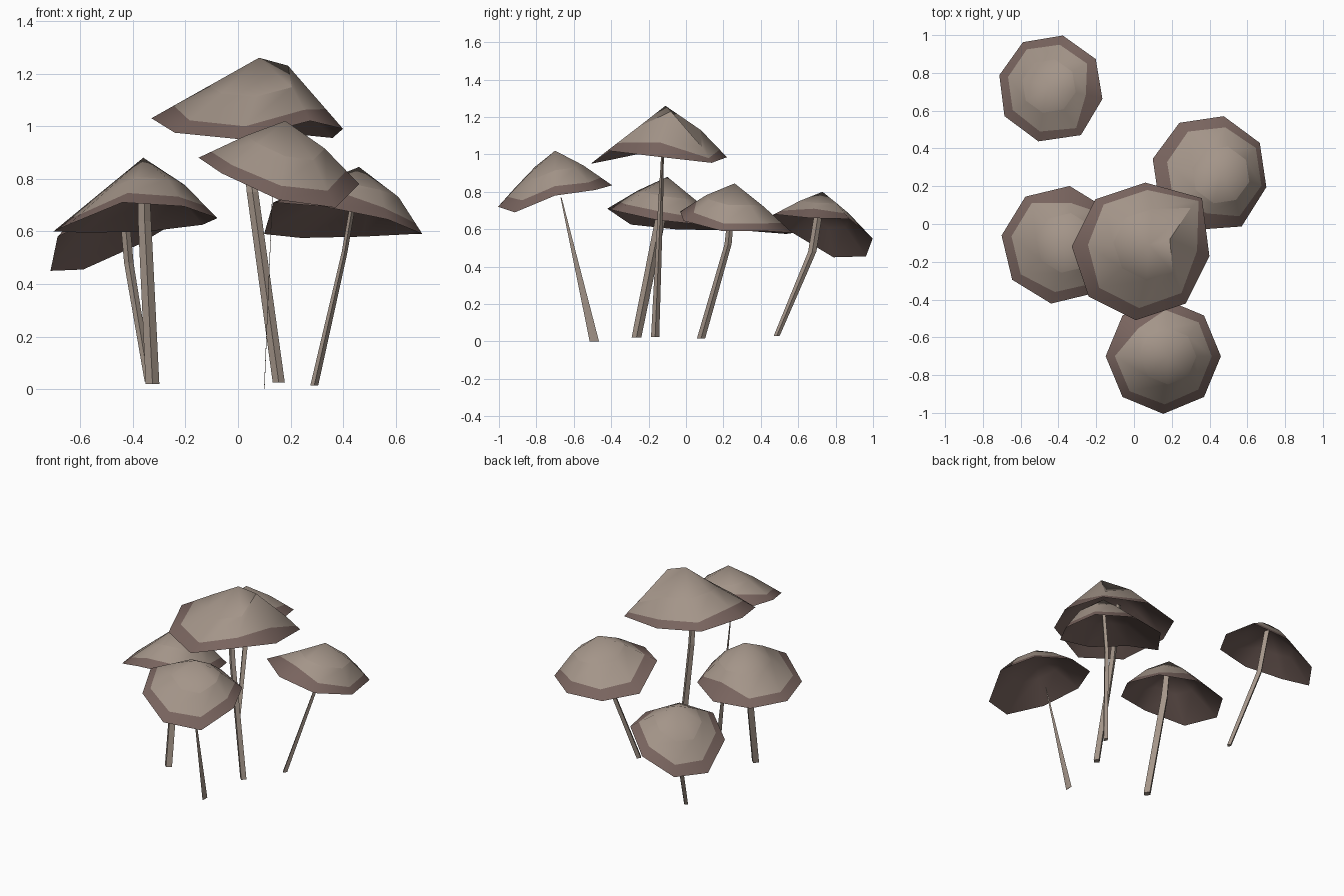
import bpy, bmesh, math, random
from mathutils import Vector

if "Cube" in bpy.data.objects:
    bpy.data.objects.remove(bpy.data.objects["Cube"])

random.seed(4)


def material(name, rgb):
    m = bpy.data.materials.new(name)
    m.diffuse_color = (*rgb, 1)
    m.use_nodes = True
    m.node_tree.nodes["Principled BSDF"].inputs["Base Color"].default_value = m.diffuse_color
    return m


TAN = material("cap_tan", (0.37, 0.30, 0.25))
BROWN = material("rim_brown", (0.19, 0.128, 0.113))


def finish(bm, name, mats):
    me = bpy.data.meshes.new(name)
    bm.normal_update()
    bm.to_mesh(me)
    bm.free()
    for m in mats:
        me.materials.append(m)
    ob = bpy.data.objects.new(name, me)
    bpy.context.collection.objects.link(ob)


def cap(name, centre, radius, phase, heights, apex, mid_r, blob, dents={}, reach={}):
    """Eight-sided warped thin cap: rim, colour line, shoulder, apex, hollow underside."""
    bm = bmesh.new()
    a = Vector(apex)
    rim, line, mid, inner = [], [], [], []
    for i, h in enumerate(heights):
        t = math.radians(phase + 45 * i)
        d = Vector((math.cos(t), math.sin(t), 0))
        r = reach.get(i, radius)
        p = Vector((centre[0] + d.x * r, centre[1] + d.y * r, h))
        q = a + d * mid_r
        q.z = a.z + (h - a.z) * mid_r / radius + 0.013
        if i in dents:
            q = Vector(dents[i])
        f = 0.38 if i == blob else random.uniform(0.6, 0.74)
        rim.append(bm.verts.new(p))
        line.append(bm.verts.new(q.lerp(p, f)))
        mid.append(bm.verts.new(q))
        inner.append(bm.verts.new(q - Vector((0, 0, 0.025))))
    top = bm.verts.new(a)
    under = bm.verts.new(a - Vector((0, 0, 0.04)))
    for i in range(8):
        j = (i + 1) % 8
        for vs, k in (((rim[i], rim[j], line[j], line[i]), 1),
                      ((line[i], line[j], mid[j], mid[i]), 0),
                      ((mid[i], mid[j], top), 0),
                      ((rim[j], rim[i], inner[i], inner[j]), 1),
                      ((inner[j], inner[i], under), 1)):
            face = bm.faces.new(vs)
            face.material_index = k
            face.smooth = True
    for i in range(8):  # crisp rim and shoulder edges
        for ring in (rim, mid):
            bm.edges.get((ring[i], ring[(i + 1) % 8])).smooth = False
    finish(bm, name, [TAN, BROWN])


def stem(name, stations):
    """Four-sided stem through stations (x, y, z, half width x, half width y)."""
    bm = bmesh.new()
    rings = [[bm.verts.new((x + hx * u, y + hy * v, z))
              for u, v in ((1, 0), (0, 1), (-1, 0), (0, -1))]
             for x, y, z, hx, hy in stations]
    for r, s in zip(rings, rings[1:]):
        for i in range(4):
            j = (i + 1) % 4
            bm.faces.new((r[i], r[j], s[j], s[i]))
    bm.faces.new(rings[0][::-1])
    bm.faces.new(rings[-1])
    finish(bm, name, [TAN])


# Caps (rim heights run anticlockwise from +x)
cap("back_left_cap", (-0.44, 0.725), 0.28, -13,
    (0.66, 0.655, 0.55, 0.455, 0.45, 0.58, 0.66, 0.68),
    (-0.45, 0.73, 0.80), 0.145, 0, {}, {5: 0.29, 6: 0.295, 7: 0.30})
cap("right_cap", (0.40, 0.27), 0.31, -14,
    (0.59, 0.59, 0.58, 0.575, 0.59, 0.71, 0.695, 0.645),
    (0.46, 0.26, 0.845), 0.155, 6, {}, {7: 0.33})
cap("left_cap", (-0.39, -0.11), 0.315, -9,
    (0.65, 0.625, 0.60, 0.595, 0.60, 0.625, 0.71, 0.695),
    (-0.36, -0.10, 0.88), 0.16, 2)
cap("tall_cap", (0.035, -0.145), 0.365, -4,
    (0.99, 0.955, 0.985, 1.0, 1.03, 0.975, 0.95, 1.02),
    (0.08, -0.11, 1.26), 0.19, -1,
    {0: (0.19, -0.08, 1.23), 1: (0.30, 0.085, 1.04)}, {1: 0.43})  # dented shoulder
cap("front_cap", (0.155, -0.70), 0.305, 0,
    (0.78, 0.81, 0.835, 0.87, 0.88, 0.82, 0.72, 0.69),
    (0.18, -0.70, 1.02), 0.15, 3)

# Stems
stem("back_left_stem", [(-0.34, 0.485, 0.03, 0.015, 0.016),
                        (-0.415, 0.675, 0.48, 0.018, 0.022),
                        (-0.44, 0.72, 0.76, 0.018, 0.022)])
stem("right_stem", [(0.29, 0.08, 0.015, 0.015, 0.022),
                    (0.405, 0.225, 0.52, 0.011, 0.019),
                    (0.45, 0.25, 0.78, 0.011, 0.016)])
stem("left_stem", [(-0.325, -0.265, 0.02, 0.026, 0.026),
                   (-0.355, -0.14, 0.64, 0.025, 0.028),
                   (-0.358, -0.12, 0.81, 0.02, 0.024)])
stem("tall_stem", [(0.155, -0.165, 0.025, 0.023, 0.022),
                   (0.055, -0.135, 0.75, 0.022, 0.013),
                   (0.02, -0.12, 1.14, 0.02, 0.004)])
stem("front_stem", [(0.10, -0.49, 0.0, 0.001, 0.025),
                    (0.132, -0.668, 0.77, 0.001, 0.003)])
